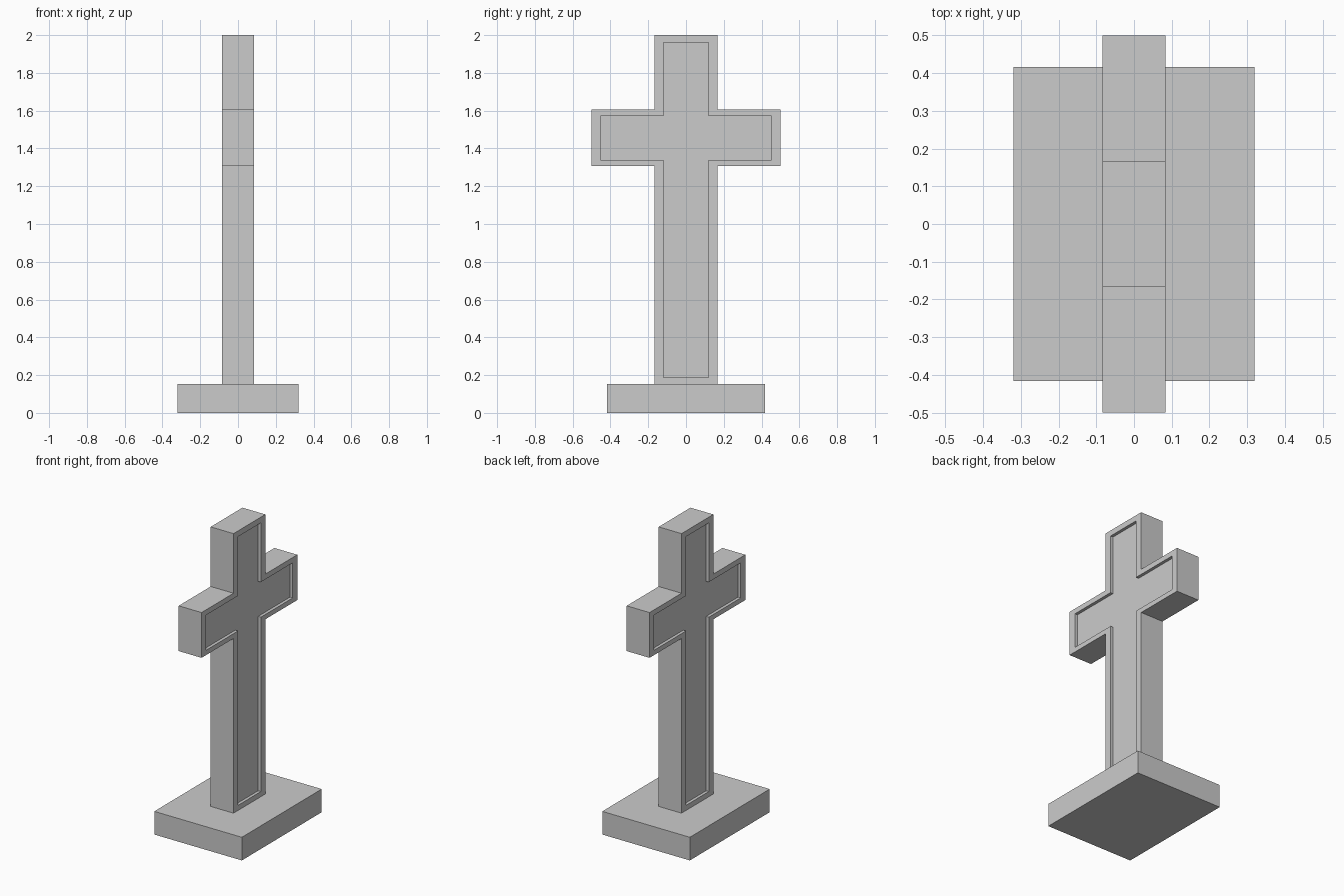
import bpy, bmesh

if "Cube" in bpy.data.objects:
    bpy.data.objects.remove(bpy.data.objects["Cube"])


def cross_profile(x, half, arm, z0, za, zb, z1):
    """Cross outline in the YZ plane, counter-clockwise seen from +x."""
    right = [(half, z0), (half, za), (arm, za), (arm, zb), (half, zb), (half, z1)]
    left = [(-y, z) for y, z in reversed(right)]
    return [(x, y, z) for y, z in right + left]


def finish(bm, name):
    bmesh.ops.recalc_face_normals(bm, faces=bm.faces)
    mesh = bpy.data.meshes.new(name)
    bm.to_mesh(mesh)
    bm.free()
    obj = bpy.data.objects.new(name, mesh)
    bpy.context.collection.objects.link(obj)
    return obj


# Plinth
bm = bmesh.new()
bmesh.ops.create_cube(bm, size=1)
bmesh.ops.scale(bm, vec=(0.64, 0.834, 0.153), verts=bm.verts)
bmesh.ops.translate(bm, vec=(0, 0, 0.0765), verts=bm.verts)
finish(bm, "plinth")

# Cross with a recessed panel on both broad faces
T, DEPTH = 0.0835, 0.02
OUTER = (0.166, 0.5, 0.153, 1.307, 1.606, 2.0)
INNER = (0.119, 0.452, 0.187, 1.339, 1.571, 1.962)
sections = [(-T + DEPTH, INNER), (-T, INNER), (-T, OUTER),
            (T, OUTER), (T, INNER), (T - DEPTH, INNER)]
bm = bmesh.new()
rings = [[bm.verts.new(p) for p in cross_profile(x, *dims)] for x, dims in sections]
for a, b in zip(rings, rings[1:]):
    for i in range(len(a)):
        j = (i + 1) % len(a)
        bm.faces.new((a[i], a[j], b[j], b[i]))
bm.faces.new(rings[0][::-1])
bm.faces.new(rings[-1])
finish(bm, "cross")
